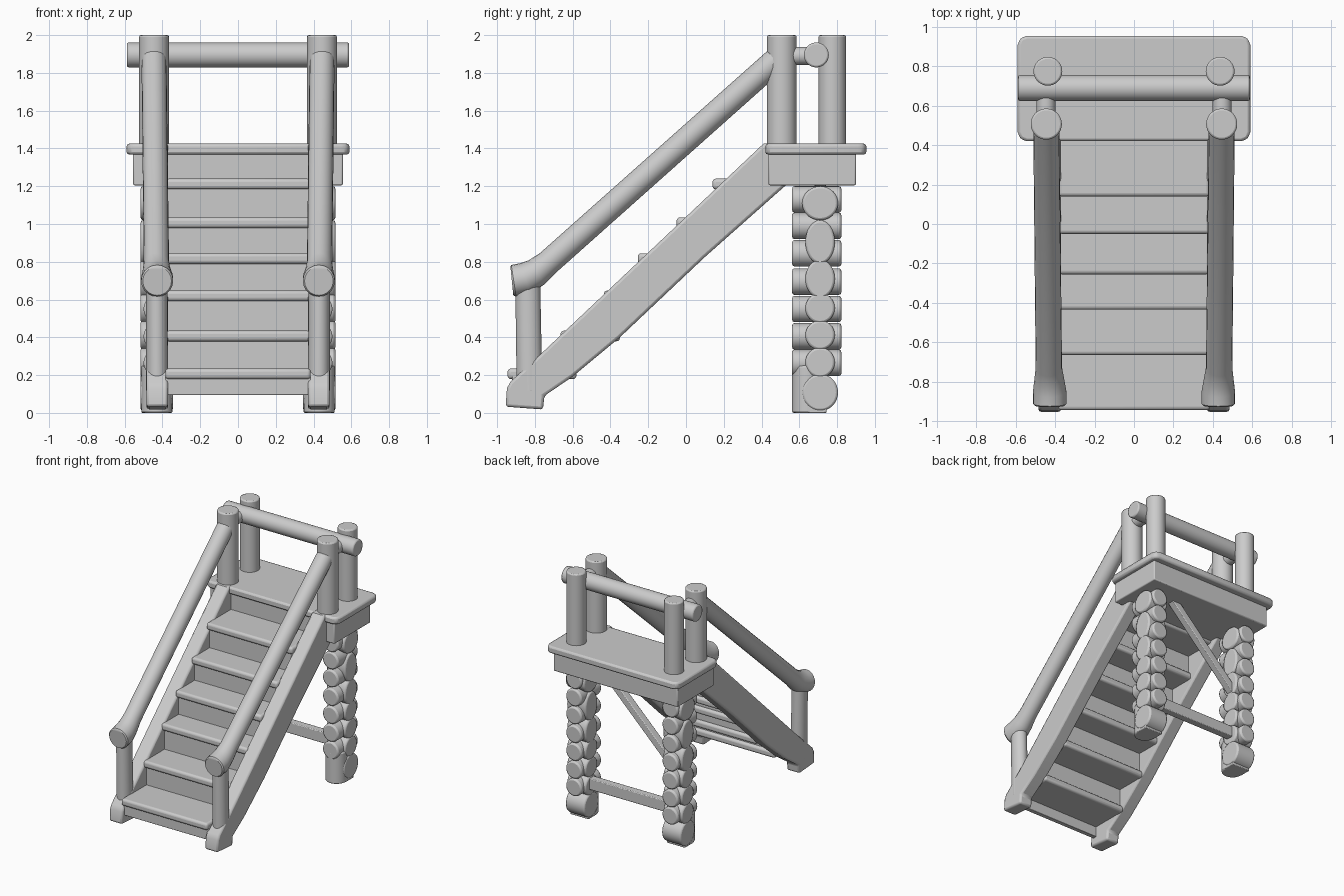
import bpy, bmesh
from mathutils import Vector, Matrix

if "Cube" in bpy.data.objects:
    bpy.data.objects.remove(bpy.data.objects["Cube"])


def finish(obj, bevel=0.0, segments=2):
    bpy.ops.object.select_all(action='DESELECT')
    bpy.context.view_layer.objects.active = obj
    obj.select_set(True)
    if bevel:
        m = obj.modifiers.new("soft_edges", 'BEVEL')
        m.width, m.segments, m.limit_method = bevel, segments, 'ANGLE'
        m.angle_limit = 0.7
    bpy.ops.object.shade_smooth_by_angle(angle=0.6)
    return obj


def mesh_object(name, bm):
    bmesh.ops.recalc_face_normals(bm, faces=bm.faces)
    mesh = bpy.data.meshes.new(name)
    bm.to_mesh(mesh)
    bm.free()
    obj = bpy.data.objects.new(name, mesh)
    bpy.context.collection.objects.link(obj)
    return obj


def log(name, a, b, r, r_end=None, bevel=0.01, squash=(1, 1, 1)):
    """Round log between two points; squash scales it about its centre."""
    a, b = Vector(a), Vector(b)
    mid, d = (a + b) / 2, b - a
    bm = bmesh.new()
    bmesh.ops.create_cone(bm, cap_ends=True, segments=32, radius1=r,
                          radius2=r_end or r, depth=d.length)
    turn = Vector((0, 0, 1)).rotation_difference(d).to_matrix().to_4x4()
    bm.transform(Matrix.Translation(mid) @ Matrix.Diagonal((*squash, 1)) @ turn)
    return finish(mesh_object(name, bm), bevel)


def box(name, x, y, z, bevel=0.01, segments=2):
    bm = bmesh.new()
    bmesh.ops.create_cube(bm, size=1)
    for v in bm.verts:
        v.co = [lo + (hi - lo) * (c + 0.5) for c, (lo, hi) in zip(v.co, (x, y, z))]
    return finish(mesh_object(name, bm), bevel, segments)


def prism(name, profile, direction, bevel):
    """Extrude a closed planar outline of 3D points."""
    bm = bmesh.new()
    face = bm.faces.new([bm.verts.new(p) for p in profile])
    ext = bmesh.ops.extrude_face_region(bm, geom=[face])
    verts = [v for v in ext['geom'] if isinstance(v, bmesh.types.BMVert)]
    bmesh.ops.translate(bm, verts=verts, vec=direction)
    return finish(mesh_object(name, bm), bevel)


def bent_log(name, points, radii):
    curve = bpy.data.curves.new(name, 'CURVE')
    curve.dimensions = '3D'
    curve.bevel_depth, curve.bevel_resolution, curve.use_fill_caps = 1, 8, True
    spline = curve.splines.new('POLY')
    spline.points.add(len(points) - 1)
    for sp, p, r in zip(spline.points, points, radii):
        sp.co, sp.radius = (*p, 1), r
    obj = bpy.data.objects.new(name, curve)
    bpy.context.collection.objects.link(obj)
    bpy.ops.object.select_all(action='DESELECT')
    bpy.context.view_layer.objects.active = obj
    obj.select_set(True)
    bpy.ops.object.convert(target='MESH')
    obj = bpy.context.object
    bm = bmesh.new()
    bm.from_mesh(obj.data)
    bmesh.ops.remove_doubles(bm, verts=bm.verts, dist=1e-4)
    bmesh.ops.recalc_face_normals(bm, faces=bm.faces)
    bm.to_mesh(obj.data)
    bm.free()
    return finish(obj)


# Platform: slab with rounded corners over a deeper frame
c = 0.045
slab = [(-0.59, 0.42 + c), (-0.577, 0.433), (-0.59 + c, 0.42),
        (0.59 - c, 0.42), (0.577, 0.433), (0.59, 0.42 + c),
        (0.59, 0.955 - c), (0.577, 0.942), (0.59 - c, 0.955),
        (-0.59 + c, 0.955), (-0.577, 0.942), (-0.59, 0.955 - c)]
prism("platform_slab", [(x, y, 1.368) for x, y in slab], (0, 0, 0.057), 0.014)
box("platform_frame", (-0.555, 0.555), (0.437, 0.9), (1.205, 1.375), 0.008)

# Crossbar across the top posts
log("crossbar", (-0.588, 0.69, 1.895), (0.588, 0.69, 1.895), 0.066)

# Steps: treads with rounded noses, and risers standing behind each nose
noses = [0.14, -0.05, -0.255, -0.435, -0.665, -0.945]
tops = [1.24, 1.035, 0.845, 0.648, 0.435, 0.235]
backs = [0.46] + [n + 0.085 for n in noses[:-1]]
for i, (y, z, back) in enumerate(zip(noses, tops, backs)):
    box(f"tread_{i + 1}", (-0.385, 0.385), (y, back), (z - 0.056, z), 0.018, 3)
    low = tops[i + 1] - 0.03 if i < 5 else 0.095
    box(f"riser_{i + 1}", (-0.385, 0.385), (y + 0.025, y + 0.06), (low, z - 0.03), 0.004)

# Stair side outline (y, z)
stringer = [(-0.955, 0.033), (-0.757, 0.018), (-0.75, 0.09), (-0.6, 0.192),
            (-0.35, 0.4), (0.1, 0.825), (0.54, 1.215), (0.54, 1.37), (0.45, 1.428),
            (0.41, 1.425), (-0.76, 0.32), (-0.93, 0.165), (-0.948, 0.13)]

x_logs = [(1.11, 0.09), (0.905, 0.115), (0.71, 0.102), (0.555, 0.08),
          (0.412, 0.078), (0.267, 0.08), (0.108, 0.098)]
y_logs = [1.13, 0.99, 0.845, 0.695, 0.55, 0.405, 0.265]

for s, side in ((-1, "left"), (1, "right")):
    # Stair side, newel post and handrail
    prism(f"{side}_stair_side", [(s * 0.37, y, z) for y, z in stringer],
          (s * 0.115, 0, 0), 0.015)
    log(f"{side}_newel_post", (s * 0.428, -0.828, 0.1), (s * 0.43, -0.838, 0.7),
        0.068, 0.066, 0.02, (0.85, 1, 1))
    bent_log(f"{side}_handrail",
             [(s * 0.428, -0.922, 0.698), (s * 0.428, -0.912, 0.699),
              (s * 0.428, -0.85, 0.712), (s * 0.43, -0.79, 0.745),
              (s * 0.432, -0.73, 0.795), (s * 0.445, 0.48, 1.872)],
             [0.076, 0.085, 0.085, 0.076, 0.067, 0.066])

    # Platform posts and the peg tying the front post to the crossbar
    log(f"{side}_front_post", (s * 0.445, 0.507, 1.41), (s * 0.445, 0.507, 2), 0.079)
    log(f"{side}_rear_post", (s * 0.437, 0.775, 1.41), (s * 0.437, 0.775, 2), 0.073)
    log(f"{side}_peg", (s * 0.447, 0.55, 1.89), (s * 0.447, 0.67, 1.89), 0.048)

    # Leg: crossed stacks of short logs on a rounded foot
    for i, (z, h) in enumerate(x_logs):
        w = 0.095 if i in (0, 6) else 0.078
        log(f"{side}_leg_cross_log_{i + 1}", (s * 0.345, 0.71, z), (s * 0.515, 0.71, z),
            w, bevel=0.012, squash=(1, 1, h / w))
    for i, z in enumerate(y_logs):
        log(f"{side}_leg_long_log_{i + 1}", (s * 0.43, 0.562, z), (s * 0.43, 0.822, z),
            0.07, bevel=0.012)
    log(f"{side}_leg_foot", (s * 0.43, 0.643, 0), (s * 0.43, 0.643, 0.25), 0.082)
    box(f"{side}_leg_sole", sorted((s * 0.348, s * 0.512)), (0.643, 0.745), (0, 0.12), 0.006)

# Braces between the legs
box("leg_beam", (-0.4, 0.4), (0.68, 0.74), (0.24, 0.33), 0.006)
prism("diagonal_brace", [(0.17, 0.68, 1.22), (0.25, 0.68, 1.22),
                         (-0.39, 0.68, 0.59), (-0.39, 0.68, 0.67)][:2]
      + [(-0.39, 0.68, 0.59), (-0.39, 0.68, 0.67)], (0, 0.06, 0), 0.006)
